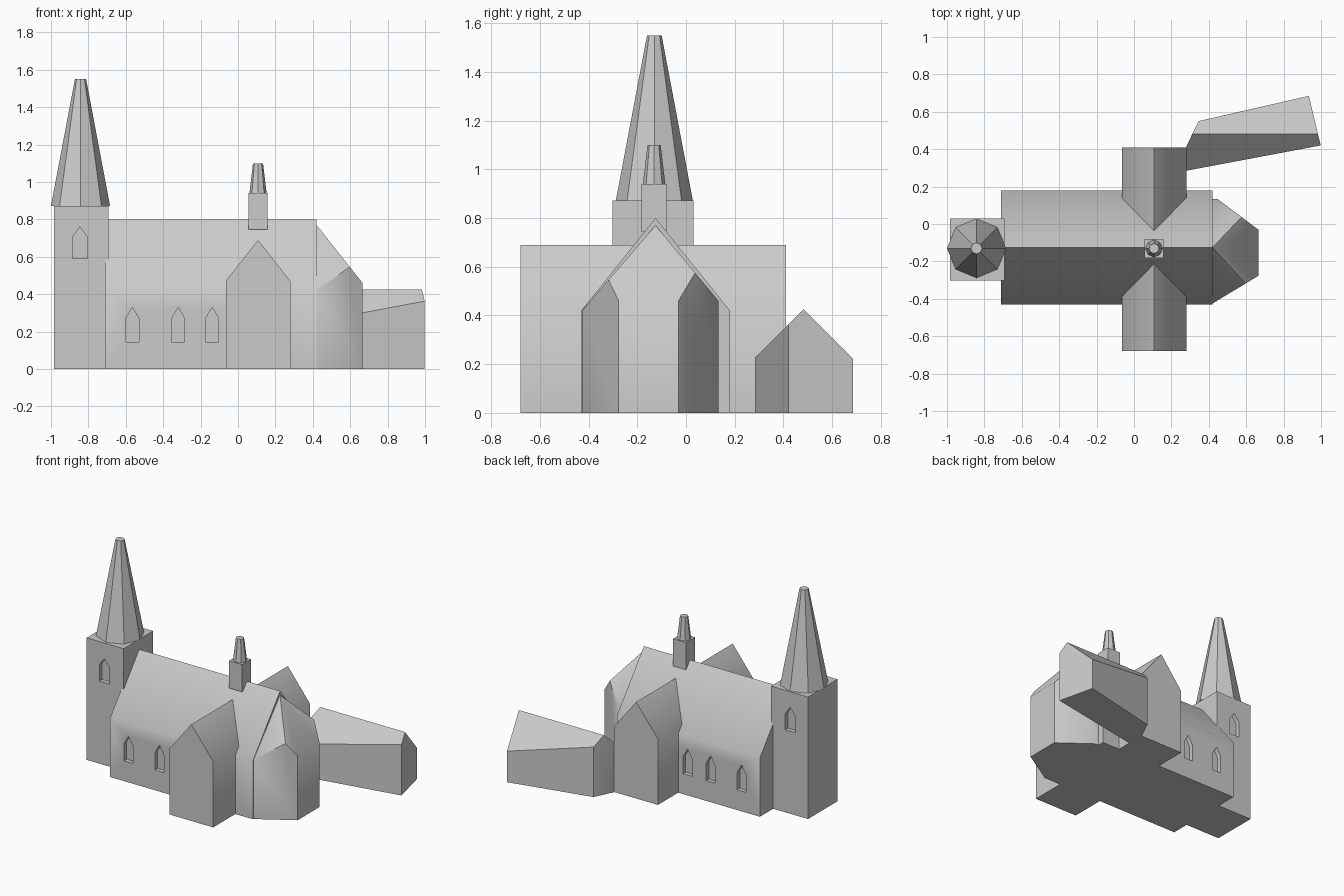
import bpy, bmesh, math
from mathutils import Vector

if "Cube" in bpy.data.objects:
    bpy.data.objects.remove(bpy.data.objects["Cube"])

stone = bpy.data.materials.new("grey_stone")
stone.diffuse_color = (0.6, 0.6, 0.6, 1)
stone.use_nodes = True
stone.node_tree.nodes["Principled BSDF"].inputs["Base Color"].default_value = stone.diffuse_color


def finish(name, bm):
    bmesh.ops.recalc_face_normals(bm, faces=bm.faces)
    mesh = bpy.data.meshes.new(name)
    bm.to_mesh(mesh)
    bm.free()
    mesh.materials.append(stone)
    ob = bpy.data.objects.new(name, mesh)
    bpy.context.collection.objects.link(ob)
    return ob


def smooth(ob):
    bpy.ops.object.select_all(action='DESELECT')
    ob.select_set(True)
    bpy.context.view_layer.objects.active = ob
    bpy.ops.object.shade_smooth_by_angle(angle=math.radians(42))


def extrude(name, points, offset):
    """Solid swept from a flat polygon along an offset."""
    bm = bmesh.new()
    face = bm.faces.new([bm.verts.new(p) for p in points])
    new = bmesh.ops.extrude_face_region(bm, geom=[face], use_keep_orig=True)["geom"]
    bmesh.ops.translate(bm, vec=offset, verts=[v for v in new if isinstance(v, bmesh.types.BMVert)])
    return finish(name, bm)


def roofed_block(name, footprint, top, roof_planes):
    """Walls on a footprint, trimmed by sloping roof planes (point, normal)."""
    ob = extrude(name, [(x, y, 0) for x, y in footprint], (0, 0, top))
    bm = bmesh.new()
    bm.from_mesh(ob.data)
    for point, normal in roof_planes:
        cut = bmesh.ops.bisect_plane(bm, geom=bm.verts[:] + bm.edges[:] + bm.faces[:], dist=1e-5,
                                     plane_co=point, plane_no=Vector(normal).normalized(),
                                     clear_outer=True)["geom_cut"]
        edges = [e for e in cut if isinstance(e, bmesh.types.BMEdge) and e.is_boundary]
        bmesh.ops.edgeloop_fill(bm, edges=edges)
    bmesh.ops.recalc_face_normals(bm, faces=bm.faces)
    bm.to_mesh(ob.data)
    bm.free()
    return ob


def rect(x0, x1, y0, y1):
    return [(x0, y0), (x1, y0), (x1, y1), (x0, y1)]


def box(name, x0, x1, y0, y1, z0, z1):
    return extrude(name, [(x, y, z0) for x, y in rect(x0, x1, y0, y1)], (0, 0, z1 - z0))


def spire(name, x, y, z0, z1, r0, r1):
    bm = bmesh.new()
    bmesh.ops.create_cone(bm, cap_ends=True, segments=8, radius1=r0, radius2=r1, depth=z1 - z0)
    bmesh.ops.translate(bm, vec=(x, y, (z0 + z1) / 2), verts=bm.verts)
    return finish(name, bm)


def cut_windows(ob, centres, half, z0, z1, z2, walls, depth):
    """Recess pointed windows into the front and back walls."""
    for wall in walls:
        for x in centres:
            outline = [(x - half, z0), (x + half, z0), (x + half, z1), (x, z2), (x - half, z1)]
            cutter = extrude("window_cutter", [(px, wall - depth, pz) for px, pz in outline],
                             (0, 2 * depth, 0))
            cutter.hide_render = True
            mod = ob.modifiers.new("window", 'BOOLEAN')
            mod.operation, mod.solver, mod.object = 'DIFFERENCE', 'EXACT', cutter
            bpy.context.view_layer.objects.active = ob
            bpy.ops.object.modifier_apply(modifier=mod.name)
            bpy.data.objects.remove(cutter)


# Nave with gabled roof and three windows on each side
nave = roofed_block("nave", rect(-0.71, 0.42, -0.43, 0.18), 1,
                    [((0, -0.125, 0.8), (0, s * 1.245, 1)) for s in (-1, 1)])
cut_windows(nave, (-0.565, -0.32, -0.138), 0.035, 0.145, 0.27, 0.33, (-0.43, 0.18), 0.03)

# Transept crossing the nave
transept = roofed_block("transept", rect(-0.065, 0.28, -0.68, 0.41), 1,
                        [((0.107, 0, 0.69), (s * 1.27, 0, 1)) for s in (-1, 1)])

# Angled apse with hipped roof
apse = roofed_block("apse", [(0.40, -0.425), (0.42, -0.425), (0.665, -0.277), (0.665, -0.03),
                             (0.446, 0.134), (0.40, 0.134)], 1,
                    [((0.42, -0.125, 0.77), n) for n in ((0, -1.16, 1), (0, 1.2, 1), (1.26, 0, 1))])

# Skewed side building behind the transept
annex = roofed_block("annex", [(0.28, 0.285), (0.998, 0.42), (0.935, 0.685), (0.345, 0.55),
                               (0.28, 0.415)], 1,
                     [((0, 0.482, 0.425), (0, s, 1)) for s in (-1, 1)])

# Bell tower with spire
tower = box("tower", -0.985, -0.693, -0.302, 0.03, 0, 0.872)
cut_windows(tower, (-0.845,), 0.04, 0.59, 0.705, 0.76, (-0.302, 0.03), 0.03)
tower_spire = spire("tower_spire", -0.842, -0.13, 0.872, 1.55, 0.158, 0.03)

# Ridge turret with small spire
turret = box("ridge_turret", 0.056, 0.158, -0.182, -0.08, 0.745, 0.94)
turret_spire = spire("turret_spire", 0.107, -0.131, 0.94, 1.1, 0.046, 0.027)

for part in (nave, transept, apse, annex, tower, tower_spire, turret, turret_spire):
    smooth(part)
